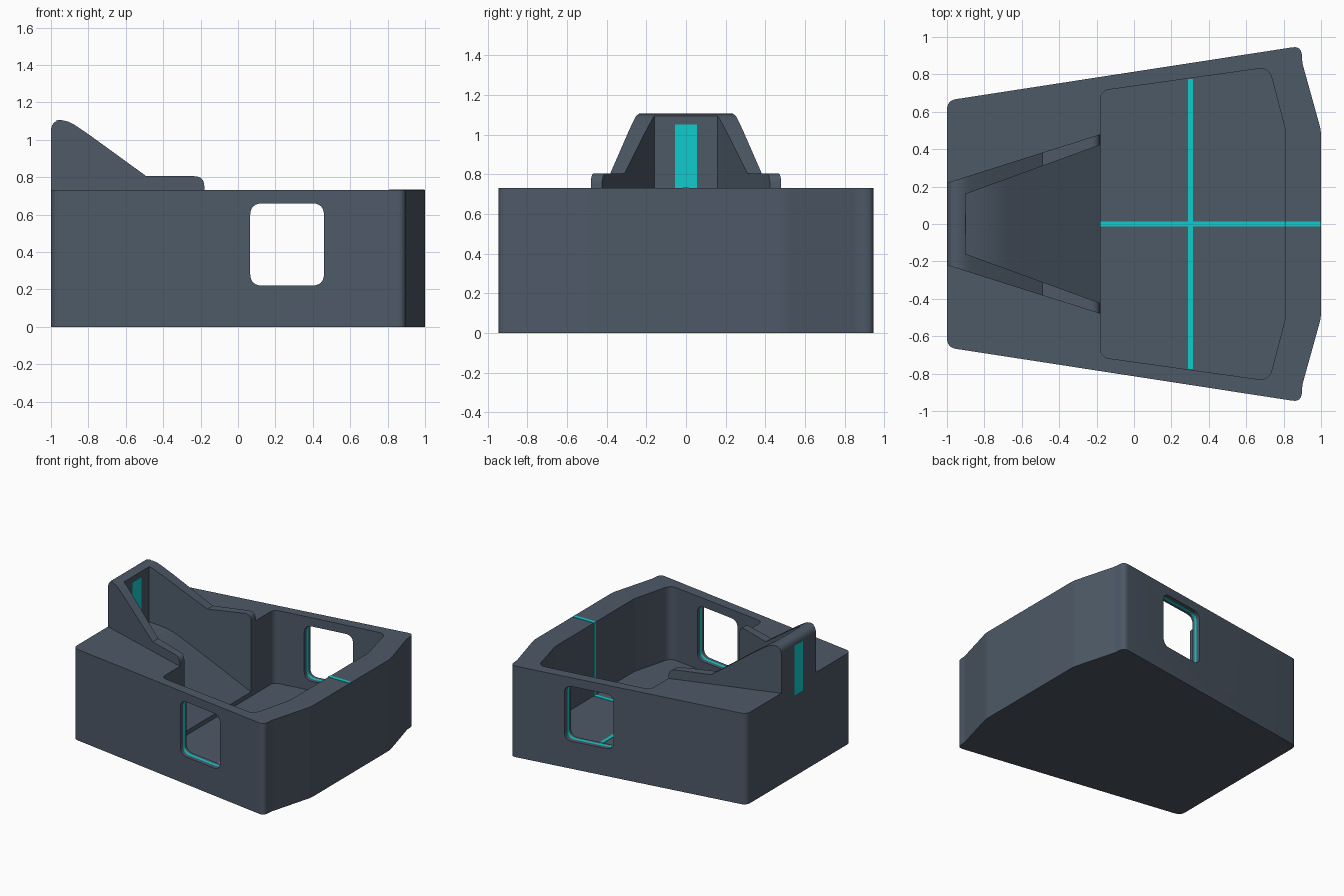
import bpy, bmesh
from mathutils import Vector

if "Cube" in bpy.data.objects:
    bpy.data.objects.remove(bpy.data.objects["Cube"])


def material(name, color):
    m = bpy.data.materials.new(name)
    m.diffuse_color = color
    m.use_nodes = True
    m.node_tree.nodes["Principled BSDF"].inputs["Base Color"].default_value = m.diffuse_color
    return m


SLATE = material("slate", (0.075, 0.10, 0.135, 1))
CYAN = material("cyan", (0.005, 0.60, 0.60, 1))


def rounded(points, n=6):
    """Outline from (u, v, d): corners cut back by d and curved."""
    out = []
    for i, (u, v, d) in enumerate(points):
        p = Vector((u, v))
        if not d:
            out.append(p)
            continue
        prev, nxt = Vector(points[i - 1][:2]), Vector(points[(i + 1) % len(points)][:2])
        a, b = p + (prev - p).normalized() * d, p + (nxt - p).normalized() * d
        for k in range(n + 1):
            t = k / n
            out.append(a * (1 - t) ** 2 + p * 2 * t * (1 - t) + b * t * t)
    return out


def mirrored(half):
    """Complete an outline that is symmetric about y = 0."""
    return half + [(x, -y, d) for x, y, d in reversed(half)]


def loft(name, a, b, mat=SLATE, caps=True):
    """Skin between two matching loops."""
    bm = bmesh.new()
    va, vb = [bm.verts.new(p) for p in a], [bm.verts.new(p) for p in b]
    n = len(va)
    for i in range(n):
        j = (i + 1) % n
        bm.faces.new((va[i], va[j], vb[j], vb[i]))
    if caps:
        bm.faces.new(va[::-1])
        bm.faces.new(vb)
    bmesh.ops.recalc_face_normals(bm, faces=bm.faces[:])
    me = bpy.data.meshes.new(name)
    bm.to_mesh(me)
    bm.free()
    me.materials.append(mat)
    ob = bpy.data.objects.new(name, me)
    bpy.context.collection.objects.link(ob)
    return ob


def slab(name, outline, z0, z1):
    return loft(name, [(p.x, p.y, z0) for p in outline], [(p.x, p.y, z1) for p in outline])


def wedge(name, profile, width):
    """Side profile (x, z) with a half width that varies along x."""
    return loft(name, [(p.x, -width(p.x), p.y) for p in profile],
                [(p.x, width(p.x), p.y) for p in profile])


def box(name, x0, x1, y0, y1, z0, z1):
    c = [(x0, y0), (x1, y0), (x1, y1), (x0, y1)]
    return loft(name, [(x, y, z0) for x, y in c], [(x, y, z1) for x, y in c], CYAN)


def combine(target, other, op):
    m = target.modifiers.new(op, 'BOOLEAN')
    m.operation, m.object, m.solver = op, other, 'EXACT'
    bpy.context.view_layer.objects.active = target
    bpy.ops.object.modifier_apply(modifier=m.name)
    bpy.data.objects.remove(other, do_unlink=True)


# Outer tub
TOP, FLOOR = 0.73, 0.145
body = slab("tub_body", rounded(mirrored(
    [(-1, 0.66, 0.05), (0.895, 0.952, 0.05), (0.9, 0.86, 0.02), (1, 0.5, 0.03)])), 0, TOP)

# Raised chute walls
chute = wedge("chute", rounded([
    (-1, 0.4, 0), (-1, 1.10, 0.055), (-0.92, 1.11, 0.055), (-0.8, 1.03, 0.03), (-0.49, 0.805, 0),
    (-0.18, 0.805, 0.055), (-0.18, 0.73, 0), (-0.172, 0.4, 0)]),
    lambda x: 0.22 + (x + 1) * 0.317)
combine(body, chute, 'UNION')

# Main pocket
pocket = slab("pocket", rounded(mirrored(
    [(-0.18, 0.712, 0.05), (0.722, 0.838, 0.06), (0.81, 0.5, 0.02)])), FLOOR, 1.4)
combine(body, pocket, 'DIFFERENCE')

# Sloping channel inside the chute
channel = wedge("channel", rounded([
    (-0.9, 1.4, 0), (-0.9, 0.65, 0), (-0.75, 0.61, 0.1), (-0.18, 0.18, 0),
    (-0.14, 0.155, 0), (-0.14, 1.4, 0)]),
    lambda x: 0.16 + (x + 0.9) * 0.365)
combine(body, channel, 'DIFFERENCE')


# Side windows
def window_outline(inset):
    x0, x1, z0, z1 = 0.065 + inset, 0.46 - inset, 0.22 + inset, 0.66 - inset
    return rounded([(x, z, 0.065) for x, z in ((x0, z0), (x1, z0), (x1, z1), (x0, z1))])


win = window_outline(0)
combine(body, loft("window", [(p.x, -1.2, p.y) for p in win], [(p.x, 1.2, p.y) for p in win]),
        'DIFFERENCE')

bpy.ops.object.select_all(action='DESELECT')
body.select_set(True)
bpy.context.view_layer.objects.active = body
bpy.ops.object.shade_smooth_by_angle(angle=0.5)

# Cyan bands lining the windows
band = window_outline(0.003)
for side, label in ((-1, "front"), (1, "back")):
    loops = [[(p.x, side * (0.812 + (p.x - 0.26) * 0.145 + w), p.y) for p in band]
             for w in (-0.012, 0.012)]
    loft(label + "_window_band", *loops, CYAN, caps=False)

# Cyan stripes on the floor, end wall, rim and chute back
E = 0.003
box("floor_stripe_long", -0.18, 0.81, -0.014, 0.014, FLOOR - 0.02, FLOOR + E)
box("floor_stripe_cross", 0.288, 0.316, -0.776, 0.776, FLOOR - 0.02, FLOOR + E)
box("rim_stripe", 0.81 - E, 0.998, -0.014, 0.014, FLOOR, TOP + E)
box("chute_back_stripe", -1.0 - E / 3, -0.9 + E, -0.055, 0.055, 0.65, 1.05)
